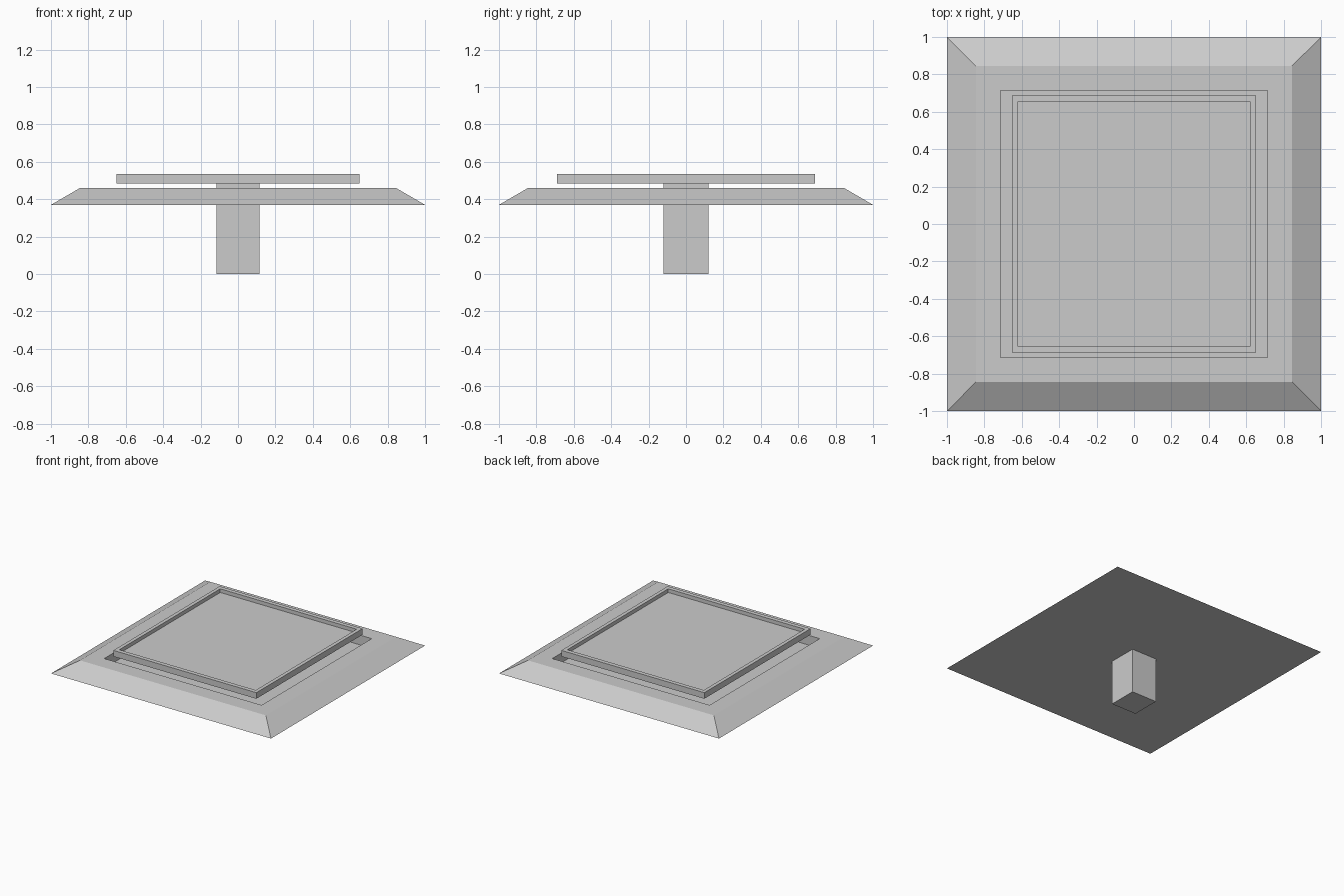
import bpy, bmesh

if "Cube" in bpy.data.objects:
    bpy.data.objects.remove(bpy.data.objects["Cube"])


def ring(bm, hx, hy, z):
    """Rectangle of four vertices at height z."""
    return [bm.verts.new((sx * hx, sy * hy, z))
            for sx, sy in ((-1, -1), (1, -1), (1, 1), (-1, 1))]


def stacked(name, sections):
    """Closed solid through a sequence of (half_x, half_y, z) rectangles."""
    bm = bmesh.new()
    rings = [ring(bm, *s) for s in sections]
    bm.faces.new(rings[0][::-1])
    for a, b in zip(rings, rings[1:]):
        for i in range(4):
            j = (i + 1) % 4
            bm.faces.new((a[i], a[j], b[j], b[i]))
    bm.faces.new(rings[-1])
    mesh = bpy.data.meshes.new(name)
    bm.to_mesh(mesh)
    bm.free()
    obj = bpy.data.objects.new(name, mesh)
    bpy.context.collection.objects.link(obj)
    return obj


# Sloped surround with a square well
stacked("bevelled_base", [(1, 1, 0.37), (0.845, 0.845, 0.46),
                          (0.715, 0.715, 0.46), (0.715, 0.715, 0.38)])

# Raised plate with a thin rim around a sunken face
stacked("rimmed_plate", [(0.65, 0.69, 0.485), (0.65, 0.69, 0.535),
                         (0.62, 0.655, 0.535), (0.62, 0.655, 0.505)])

# Stem under the plate, passing through the base
stacked("stem", [(0.115, 0.12, 0.0), (0.115, 0.12, 0.485)])
